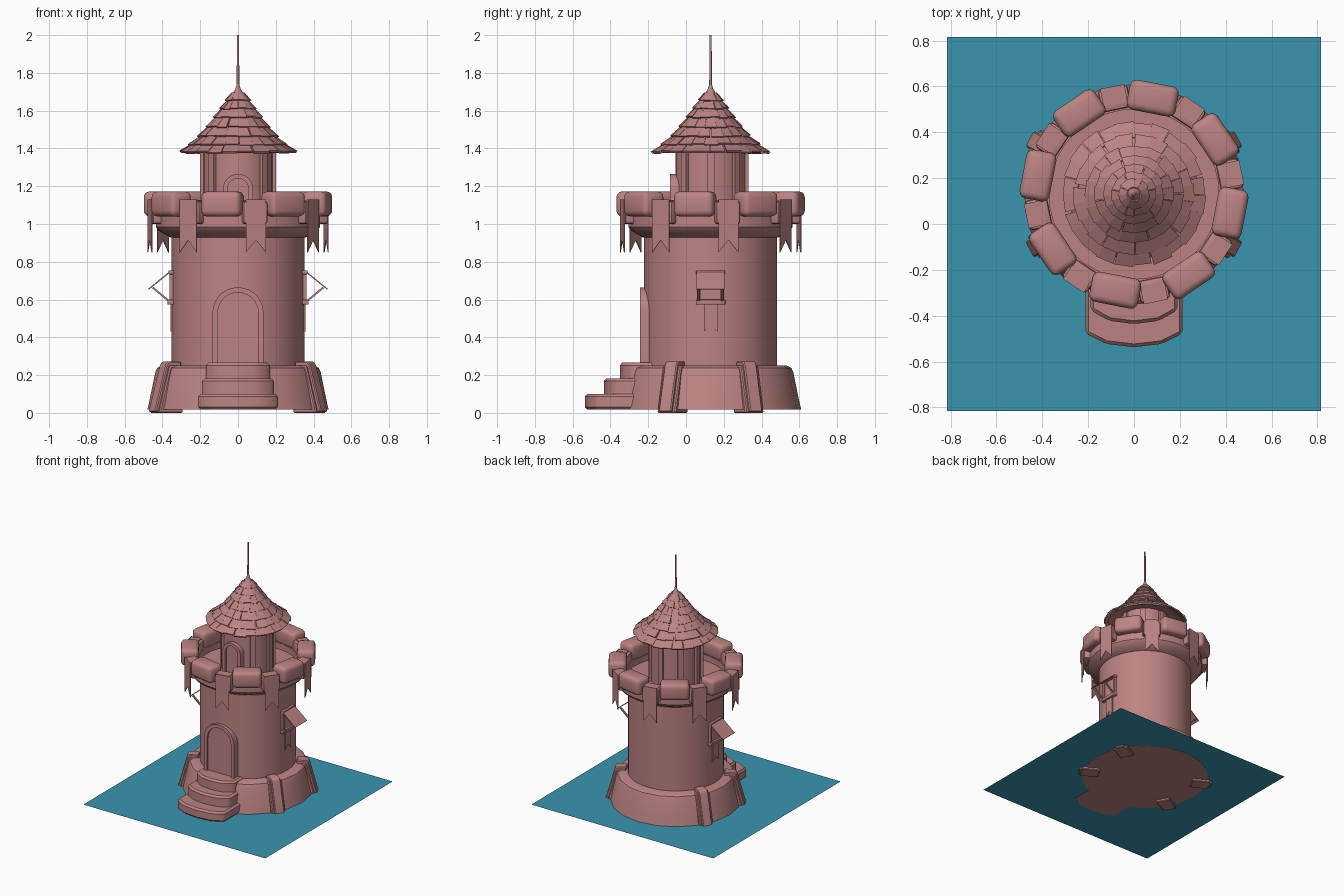
import bpy, bmesh, random
from math import radians, sin, cos, pi, tau
from mathutils import Matrix, Vector

random.seed(4)
if "Cube" in bpy.data.objects:
    bpy.data.objects.remove(bpy.data.objects["Cube"])

CENTRE = Matrix.Translation((0, 0.13, 0))


def material(name, rgb):
    m = bpy.data.materials.new(name)
    m.use_nodes = True
    m.diffuse_color = (*rgb, 1)
    m.node_tree.nodes["Principled BSDF"].inputs["Base Color"].default_value = (*rgb, 1)
    return m


STONE = material("dusty pink stone", (0.5, 0.23, 0.225))
GROUND = material("teal ground", (0.042, 0.3, 0.43))


def finish(name, bm, matrix=None, mat=STONE, smooth=True):
    bmesh.ops.recalc_face_normals(bm, faces=bm.faces)
    mesh = bpy.data.meshes.new(name)
    bm.to_mesh(mesh)
    bm.free()
    if matrix:
        mesh.transform(matrix)
    mesh.materials.append(mat)
    ob = bpy.data.objects.new(name, mesh)
    bpy.context.collection.objects.link(ob)
    if smooth:
        bpy.ops.object.select_all(action="DESELECT")
        ob.select_set(True)
        bpy.context.view_layer.objects.active = ob
        bpy.ops.object.shade_smooth_by_angle(angle=radians(32))
    return ob


def lathe(name, profile, segs, turn=0.0):
    """Spin (radius, height) points about the tower axis."""
    bm = bmesh.new()
    rings = [[bm.verts.new((r * cos(turn + tau * i / segs), r * sin(turn + tau * i / segs), z))
              for i in range(segs)] for r, z in profile]
    for a, b in zip(rings, rings[1:]):
        for i in range(segs):
            j = (i + 1) % segs
            bm.faces.new((a[i], a[j], b[j], b[i]))
    bm.faces.new(rings[0])
    bm.faces.new(rings[-1])
    return finish(name, bm, CENTRE)


def prism(name, pts, d0, d1, matrix, bevel=0.0, segs=2):
    """Extrude a 2D outline along local z from d0 to d1."""
    bm = bmesh.new()
    lo = [bm.verts.new((x, y, d0)) for x, y in pts]
    hi = [bm.verts.new((x, y, d1)) for x, y in pts]
    bm.faces.new(lo)
    bm.faces.new(hi)
    for i in range(len(pts)):
        j = (i + 1) % len(pts)
        bm.faces.new((lo[i], lo[j], hi[j], hi[i]))
    if bevel:
        bmesh.ops.bevel(bm, geom=bm.edges[:], offset=bevel, segments=segs,
                        profile=0.5, affect="EDGES", clamp_overlap=True)
    return finish(name, bm, matrix)


def facing(deg):
    """Local x = along the wall, y = up, z = outwards."""
    return CENTRE @ Matrix.Rotation(radians(deg + 90), 4, "Z") @ Matrix.Rotation(pi / 2, 4, "X")


def slicing(deg):
    """Local x = outwards, y = up, z = along the wall."""
    return CENTRE @ Matrix.Rotation(radians(deg), 4, "Z") @ Matrix.Rotation(pi / 2, 4, "X")


def rect(w, z0, z1):
    return [(-w, z0), (w, z0), (w, z1), (-w, z1)]


def arch(w, z0, top, n=14):
    c = top - w
    return [(-w, z0)] + [(-w * cos(pi * i / n), c + w * sin(pi * i / n)) for i in range(n + 1)] + [(w, z0)]


def swallowtail(w, z0, z1, notch):
    return [(-w, z1), (-w, z0), (0, z0 + notch), (w, z0), (w, z1)]


# Ground sheet
bm = bmesh.new()
bmesh.ops.create_grid(bm, x_segments=1, y_segments=1, size=0.815)
finish("ground", bm, Matrix.Translation((0, 0, 0.02)), GROUND, smooth=False)

# Main tower body
lathe("plinth", [(0.48, 0.018), (0.472, 0.05), (0.438, 0.215), (0.428, 0.238),
                 (0.405, 0.25), (0.33, 0.25)], 20)
lathe("tower_wall", [(0.352, 0.2), (0.352, 0.95)], 40)
lathe("parapet_ring", [(0.34, 0.925), (0.36, 0.93), (0.42, 0.965), (0.435, 0.985), (0.435, 1.05),
                       (0.37, 1.05), (0.37, 1.0), (0.1, 1.0)], 40)

# Sloping buttresses: wide slab with a narrower one on top
for k, a in enumerate((28, -28, 152, 208)):
    prism(f"buttress_{k}", [(0.36, 0.0), (0.5, 0.0), (0.435, 0.25), (0.36, 0.25)],
          -0.055, 0.055, slicing(a), 0.006, 1)
    prism(f"buttress_cap_{k}", [(0.36, 0.005), (0.518, 0.005), (0.45, 0.255), (0.435, 0.273), (0.36, 0.273)],
          -0.038, 0.038, slicing(a), 0.006, 1)

# Entrance steps
for k, (w, y, z) in enumerate(((0.212, -0.537, 0.1), (0.19, -0.436, 0.183), (0.17, -0.352, 0.266))):
    front = [(-w, y + 0.06), (-w * 0.57, y + 0.014), (0, y), (w * 0.57, y + 0.014), (w, y + 0.06)]
    prism(f"step_{k}", front + [(w, -0.15), (-w, -0.15)], 0.018, z, Matrix(), 0.014, 1)


# Arched doors
def door(name, w, inner, z0, top, r):
    outer = arch(w, z0, top)
    hole = arch(inner, z0, top - (w - inner))
    prism(name + "_frame", outer + hole[::-1], r - 0.06, r, facing(-90))
    prism(name + "_panel", hole, r - 0.06, r - 0.016, facing(-90))


door("main_door", 0.135, 0.107, 0.24, 0.665, 0.374)
door("upper_door", 0.08, 0.056, 1.0, 1.265, 0.214)

# Battlements with banners hanging between the merlons
for k in range(8):
    a = 45 * k - 11
    prism(f"merlon_{k}", rect(0.108, 1.04, 1.172), 0.36, 0.493, facing(a), 0.03, 3)
    prism(f"crenel_{k}", rect(0.066, 1.0, 1.12), 0.375, 0.474, facing(a + 22.5), 0.014, 2)
    prism(f"banner_{k}", swallowtail(0.054, 0.85, 1.13, 0.065), 0.474, 0.479, facing(a + 22.5))
    prism(f"banner_fold_{k}", rect(0.054, 1.12, 1.126), 0.4, 0.479, facing(a + 22.5))

# Side windows with propped awnings
for side, a in (("left", 0), ("right", 180)):
    f, s = facing(a), slicing(a)
    prism(side + "_window_sill", rect(0.078, 0.573, 0.6), 0.33, 0.374, f, 0.006)
    prism(side + "_window_lintel", rect(0.076, 0.733, 0.755), 0.33, 0.368, f, 0.004)
    prism(side + "_window_pane", rect(0.07, 0.59, 0.74), 0.33, 0.354, f)
    prism(side + "_window_banner", swallowtail(0.036, 0.43, 0.58, 0.032), 0.345, 0.358, f)
    prism(side + "_awning", [(0.36, 0.742), (0.472, 0.652), (0.476, 0.657), (0.364, 0.748)], -0.075, 0.075, s)
    for t in (-0.062, 0.062):
        prism(side + "_window_jamb", rect(0.009, 0.59, 0.745), 0.33, 0.363, f @ Matrix.Translation((t, 0, 0)))
        prism(side + "_awning_prop", [(0.358, 0.592), (0.364, 0.584), (0.455, 0.66), (0.449, 0.668)],
              t - 0.007, t + 0.007, s)

# Upper turret with wall posts
lathe("turret_wall", [(0.186, 0.99), (0.186, 1.4)], 24)
for k in range(8):
    if k != 6:
        prism(f"turret_post_{k}", rect(0.02, 1.0, 1.39), 0.16, 0.202, facing(45 * k))

# Roof core, finial and overlapping shingles
slope = [(0.302, 1.375), (0.25, 1.416), (0.2, 1.46), (0.157, 1.51),
         (0.118, 1.56), (0.084, 1.608), (0.054, 1.65), (0.03, 1.69)]
lathe("roof_core", [(0.17, 1.41), (0.285, 1.375)] + slope[1:], 24)
lathe("roof_tip", [(0.042, 1.668), (0.026, 1.695), (0.014, 1.715), (0.007, 1.74), (0.006, 2.0)], 12)

bm = bmesh.new()
for row, ((r0, z0), (r1, z1)) in enumerate(zip(slope, slope[1:])):
    count = 24 - 2 * row
    down = Vector((r0 - r1, z0 - z1))
    out = Vector((-down.y, down.x)).normalized()
    for i in range(count):
        slip = random.uniform(-0.04, 0.16)
        low = Vector((r0, z0)) + down * slip + out * 0.003
        high = Vector((r1, z1)) - down * 0.1
        thick = out * random.uniform(0.01, 0.015)
        a0 = tau * (i + 0.5 * (row % 2) + random.uniform(-0.1, 0.1)) / count
        a1 = a0 + tau * random.uniform(0.96, 1.08) / count
        corner = [[bm.verts.new((p.x * cos(a), p.x * sin(a), p.y))
                   for p in (low, low + thick, high + thick * 0.4, high - thick * 0.4)]
                  for a in (a0, a1)]
        bm.faces.new(corner[0])
        bm.faces.new(corner[1])
        for j in range(4):
            n = (j + 1) % 4
            bm.faces.new((corner[0][j], corner[0][n], corner[1][n], corner[1][j]))
finish("roof_shingles", bm, CENTRE, smooth=False)
